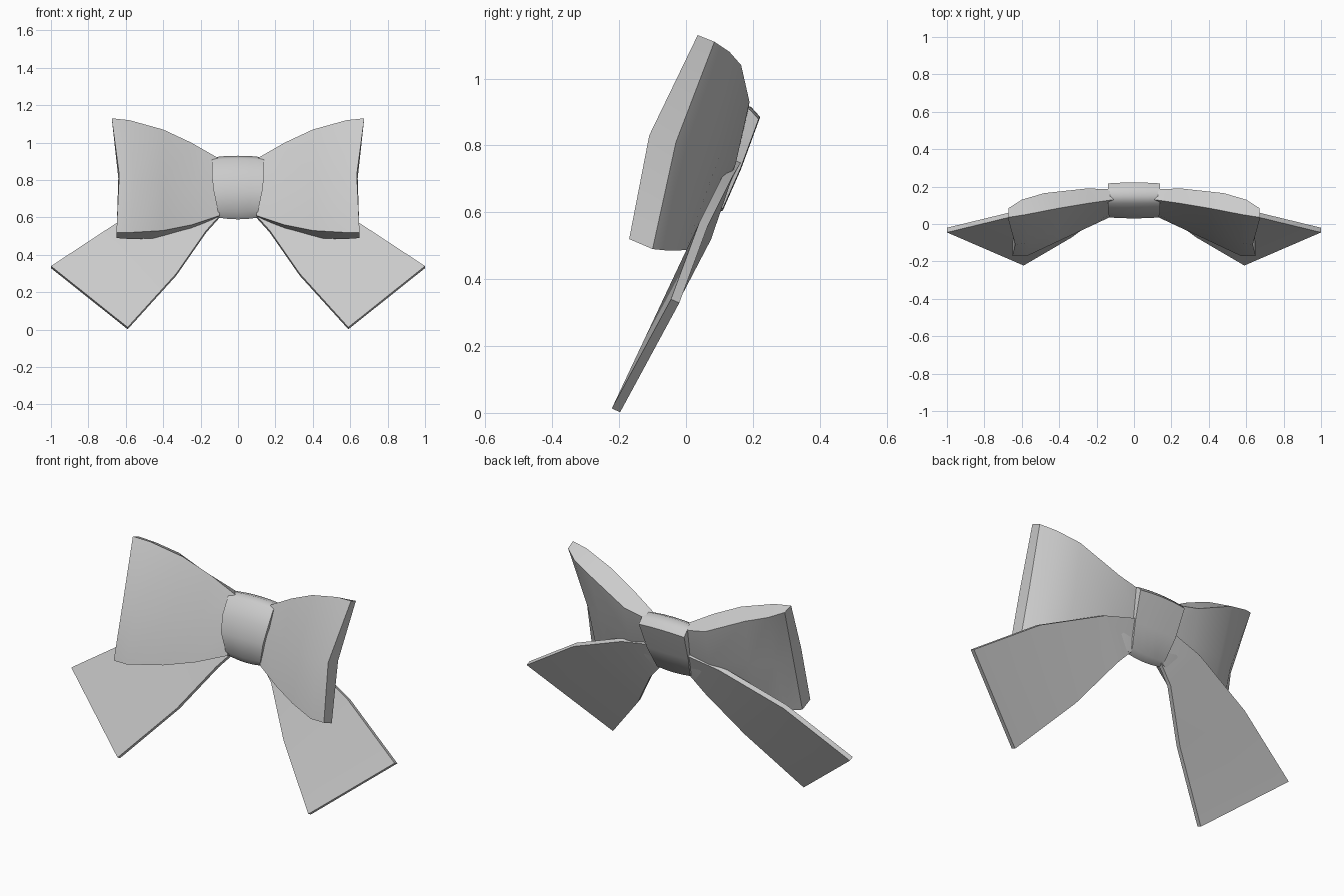
import bpy
import bmesh
import math
from mathutils import Vector

old = bpy.data.objects.get("Cube")
if old:
    bpy.data.objects.remove(old, do_unlink=True)


def make_material(name, color):
    mat = bpy.data.materials.new(name)
    mat.use_nodes = True
    mat.diffuse_color = color
    mat.node_tree.nodes["Principled BSDF"].inputs["Base Color"].default_value = color
    return mat


fabric = make_material("light_grey_fabric", (0.6, 0.6, 0.6, 1))


def loft(name, rings, mirrored=False, angle=40):
    """Join closed rings of equal length into a capped, smooth-shaded solid."""
    bm = bmesh.new()
    loops = [[bm.verts.new(p) for p in ring] for ring in rings]
    count = len(rings[0])
    for a, b in zip(loops, loops[1:]):
        for i in range(count):
            j = (i + 1) % count
            bm.faces.new((a[i], a[j], b[j], b[i]))
    bm.faces.new(loops[0])
    # The outer cap is split into strips so that a bent end stays well shaped
    last, half = loops[-1], count // 2
    for i in range(half - 1):
        bm.faces.new((last[i], last[i + 1], last[-i - 2], last[-i - 1]))
    if count % 2:
        bm.faces.new((last[half - 1], last[half], last[half + 1]))
    bmesh.ops.recalc_face_normals(bm, faces=bm.faces)
    mesh = bpy.data.meshes.new(name)
    bm.to_mesh(mesh)
    bm.free()
    mesh.materials.append(fabric)
    obj = bpy.data.objects.new(name, mesh)
    bpy.context.collection.objects.link(obj)
    if mirrored:
        obj.modifiers.new("mirror_sides", "MIRROR").use_mirror_merge = False
    bpy.ops.object.select_all(action="DESELECT")
    obj.select_set(True)
    bpy.context.view_layer.objects.active = obj
    bpy.ops.object.shade_smooth_by_angle(angle=math.radians(angle))
    return obj


# Bow loops: six rails running from the knot to the outer fold
front_top = [(.11, .13, .92), (.25, .11, 1), (.4, .085, 1.07), (.58, .05, 1.12), (.675, .035, 1.13)]
front_mid = [(.1, .07, .77), (.25, .04, .78), (.4, -.03, .79), (.56, -.1, .82), (.635, -.11, .83)]
front_low = [(.1, .05, .61), (.25, -.02, .56), (.4, -.09, .53), (.57, -.17, .52), (.65, -.17, .52)]
back_low = [(.1, .1, .6), (.25, .06, .54), (.46, 0, .487), (.58, -.05, .485), (.65, -.1, .49)]
back_mid = [(.1, .15, .75), (.25, .15, .75), (.46, .1, .77), (.58, .04, .79), (.64, -.03, .81)]
back_top = [(.11, .185, .9), (.25, .19, .93), (.48, .165, 1.04), (.6, .13, 1.08), (.67, .085, 1.11)]
rails = (front_top, front_mid, front_low, back_low, back_mid, back_top)
loft("bow_loops", list(zip(*rails)), mirrored=True)

# Hanging tails: thin flared ribbons, leaning with the bow
thickness = Vector((0, .025, -.011))
upper = [(.08, .145, .77), (.3, .115, .72), (.65, .04, .57), (1, -.045, .34)]
lower = [(.08, .075, .63), (.17, .05, .53), (.33, -.07, .3), (.59, -.222, .013)]
tail_rings = []
for top, low in zip(upper, lower):
    top, low = Vector(top), Vector(low)
    tail_rings.append([top, low, low + thickness, top + thickness])
loft("tails", tail_rings, mirrored=True, angle=30)

# Centre knot: a leaning band, narrower below and slightly barrelled
knot_profile = [(.15, .93), (.11, .915), (.06, .83), (.03, .74), (.04, .63), (.07, .59),
                (.11, .605), (.165, .73), (.222, .885), (.195, .915)]
center = Vector((0, .125, .755))
knot_rings = []
for step in (-1, -.5, 0, .5, 1):
    scale = 1 - .05 * step * step
    ring = []
    for y, z in knot_profile:
        half_width = .1 + .04 * min(1, max(0, (z - .59) / .2))
        point = center + (Vector((0, y, z)) - center) * scale
        point.x = step * half_width
        ring.append(point)
    knot_rings.append(ring)
loft("center_knot", knot_rings, angle=50)
